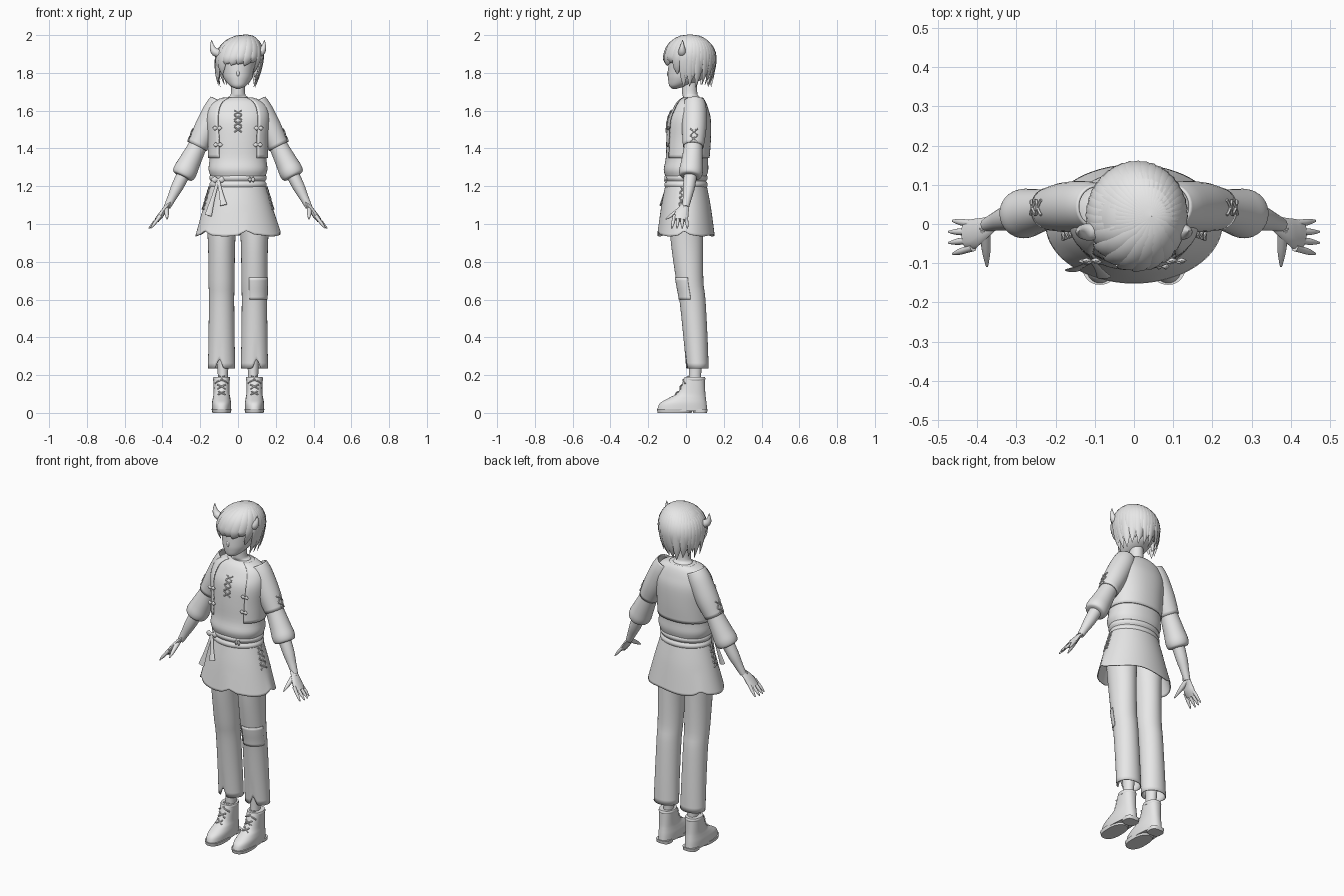
import bpy, bmesh, math, random
from mathutils import Vector
from mathutils.bvhtree import BVHTree

random.seed(4)
if "Cube" in bpy.data.objects:
    bpy.data.objects.remove(bpy.data.objects["Cube"])

grey = bpy.data.materials.new("plain grey")
grey.use_nodes = True
grey.diffuse_color = (.8, .8, .8, 1)
grey.node_tree.nodes["Principled BSDF"].inputs["Base Color"].default_value = grey.diffuse_color


def smooth(rows, steps):
    """Refine rows of numbers with a Catmull-Rom spline."""
    refined = []
    last = len(rows) - 1
    for i in range(last):
        before, start, end, after = rows[max(i - 1, 0)], rows[i], rows[i + 1], rows[min(i + 2, last)]
        for k in range(steps):
            t = k / steps
            refined.append([b + t / 2 * (c - a + t * (2 * a - 5 * b + 4 * c - d + t * (3 * (b - c) + d - a)))
                            for a, b, c, d in zip(before, start, end, after)])
    return refined + [list(rows[last])]


def skin(bm, rings, caps=True, keep=None):
    """Bridge rings of points into a surface."""
    count = len(rings[0])
    verts = [[bm.verts.new(point) for point in ring] for ring in rings]
    for i, (lower, upper) in enumerate(zip(verts, verts[1:])):
        for j in range(count):
            k = (j + 1) % count
            angle = math.tau * (j + .5) / count - math.pi
            if keep is None or keep(angle, rings[i][j][2]):
                bm.faces.new((lower[j], lower[k], upper[k], upper[j]))
    if caps and keep is None:
        bm.faces.new(verts[0])
        bm.faces.new(verts[-1])


def finish(name, bm, mirror=False, thickness=0):
    """Turn a bmesh into a shaded object and return a search tree of it."""
    loose = [vert for vert in bm.verts if not vert.link_faces]
    bmesh.ops.delete(bm, geom=loose, context='VERTS')
    bmesh.ops.recalc_face_normals(bm, faces=bm.faces)
    tree = BVHTree.FromBMesh(bm)
    mesh = bpy.data.meshes.new(name)
    bm.to_mesh(mesh)
    bm.free()
    mesh.materials.append(grey)
    part = bpy.data.objects.new(name, mesh)
    bpy.context.collection.objects.link(part)
    bpy.ops.object.select_all(action='DESELECT')
    part.select_set(True)
    bpy.context.view_layer.objects.active = part
    bpy.ops.object.shade_smooth_by_angle(angle=math.radians(50))
    if thickness:
        part.modifiers.new("thickness", 'SOLIDIFY').thickness = thickness
    if mirror:
        part.modifiers.new("mirror", 'MIRROR')
    return tree


def loft(name, rows, at=0, mirror=False, steps=4, caps=True, keep=None, lift=None,
         power=2, grow=0, thickness=0, sides=48):
    """Stack ovals given as (z, centre y, half width, half depth); angle zero is the front."""
    def bend(value):
        return math.copysign(abs(value) ** (2 / power), value)
    angles = [math.tau * j / sides - math.pi for j in range(sides)]
    rings = [[(at + (width + grow) * bend(math.sin(a)),
               y - (depth + grow) * bend(math.cos(a)),
               z + (lift(a, z) if lift else 0)) for a in angles]
             for z, y, width, depth in smooth(rows, steps)]
    bm = bmesh.new()
    skin(bm, rings, caps, keep)
    return finish(name, bm, mirror, thickness)


def tube(bm, rows, side=(0, 1, 0), flat=1, steps=4, sides=12, caps=True):
    """Sweep an oval along rows of (x, y, z, radius); flat scales its depth."""
    rows = smooth(rows, steps)
    points = [Vector(row[:3]) for row in rows]
    rings = []
    for i, point in enumerate(points):
        along = (points[min(i + 1, len(points) - 1)] - points[max(i - 1, 0)]).normalized()
        across = Vector(side)
        across = (across - across.dot(along) * along).normalized()
        radius = max(rows[i][-1], .001)
        out = along.cross(across) * flat
        angles = [math.tau * j / sides for j in range(sides)]
        rings.append([point + radius * (across * math.cos(a) + out * math.sin(a)) for a in angles])
    skin(bm, rings, caps)


def rod(bm, start, end, radii, **options):
    """Straight tube with evenly spaced radii."""
    start, end = Vector(start), Vector(end)
    last = len(radii) - 1
    tube(bm, [(*start.lerp(end, i / last), radius) for i, radius in enumerate(radii)], **options)


def bow(bm, centre, width, height):
    """Two rounded loops pinched in the middle."""
    reach = Vector((width, 0, 0))
    radii = [height * size for size in (.1, 1, .4, 1, .1)]
    rod(bm, Vector(centre) - reach, Vector(centre) + reach, radii, side=(0, 0, 1), flat=.5)


def lace(name, tree, centres, side, up, mirror=True):
    """Lay crossed cords on a surface."""
    bm = bmesh.new()
    side, up = Vector(side), Vector(up)
    for centre in centres:
        for slant in (up, -up):
            rows = []
            for k in (-1, -.5, 0, .5, 1):
                spot, normal, *_ = tree.find_nearest(Vector(centre) + (side + slant) * k)
                rows.append((*(spot + normal * .003), .004))
            tube(bm, rows, side=up, steps=1, sides=6)
    finish(name, bm, mirror)


# Head, face and neck
loft("head", [(1.716, -.06, .01, .012), (1.73, -.045, .04, .043), (1.76, -.01, .068, .084),
              (1.8, .01, .084, .105), (1.9, .025, .094, .11), (1.96, .025, .05, .06)])
loft("neck", [(1.62, .03, .08, .05), (1.67, .03, .055, .045), (1.69, .02, .038, .04), (1.78, .02, .037, .04)])
bm = bmesh.new()
rod(bm, (0, -.085, 1.83), (0, -.095, 1.78), (.003, .006, .009, .003))
finish("nose", bm)
bm = bmesh.new()
bow(bm, (0, -.088, 1.756), .016, .003)
finish("mouth", bm)

# Hair: a cap covered with overlapping pointed locks
WIDE, DEEP, TALL, MIDDLE, BACK = .114, .126, .116, 1.877, .02
cap_angles = [.02 + .15 * i for i in range(16)]
loft("hair_cap", [(MIDDLE + TALL * math.cos(p), BACK, WIDE * math.sin(p), DEEP * math.sin(p)) for p in cap_angles],
     steps=1, keep=lambda a, z: z > MIDDLE or abs(a) > 1.25)
bm = bmesh.new()
LOCKS = 20
for i in range(LOCKS * 2):
    layer = i // LOCKS
    turn = math.tau * (i + layer / 2) / LOCKS
    front = -math.sin(turn - .3)
    if layer and front > .3:
        continue
    fringe = front > .75
    tip = 1.835 if fringe else 1.775 if front > .3 else 1.72
    tip += random.uniform(0, .02) + layer * .04
    inward = .97 if fringe else random.uniform(.72, .92)
    rows = []
    for k in range(8):
        t = k / 7
        swirl = turn - t / 3
        fall = max(t - .6, 0) / .4
        arc = math.pi / 2 * min(t / .6, 1)
        reach = math.sin(arc) + (inward - 1) * fall ** 2
        z = MIDDLE + (TALL + .004) * math.cos(arc) + (tip - MIDDLE) * fall
        size = max(math.sin(math.pi * (.12 + .88 * t)), 0) ** .6
        parting = .045 * (1 - t) ** 2
        rows.append((WIDE * 1.03 * reach * math.cos(swirl) + parting,
                     BACK + DEEP * 1.03 * reach * math.sin(swirl), z, .031 * size))
    tube(bm, rows, side=(-math.sin(turn), math.cos(turn), 0), flat=.35, steps=2, sides=8)
finish("hair_locks", bm)

# Horns
bm = bmesh.new()
tube(bm, [(.09, -.02, 1.9, .02), (.12, -.02, 1.91, .022), (.136, -.02, 1.935, .014), (.14, -.018, 1.975, .001)])
finish("horns", bm, True)

# Blouse and open vest
TORSO = [(1.255, 0, .146, .11), (1.29, 0, .156, .118), (1.35, .005, .15, .112), (1.45, .01, .152, .114),
         (1.55, .014, .16, .11), (1.61, .02, .15, .09), (1.65, .025, .12, .07), (1.67, .03, .07, .05)]
blouse = loft("blouse", TORSO, power=2.2)
vest = loft("vest", TORSO[2:], keep=lambda a, z: abs(a) > .59, grow=.008, power=2.2, thickness=.007)
lace("chest_lacing", blouse, [(0, -.1, 1.5 + i / 30) for i in range(4)], (.02, 0, 0), (0, 0, .014), mirror=False)
bm = bmesh.new()
for height in (1.42, 1.51):
    spot, normal, *_ = vest.find_nearest(Vector((.09, -.11, height)))
    bow(bm, spot + normal * .008, .025, .012)
finish("vest_toggles", bm, True)


# Arms: sleeves and forearms share one line from shoulder to wrist
def arm(name, rows, caps=True, thickness=0):
    bm = bmesh.new()
    tube(bm, [(.12 + t / 4, .045 * (1 - t * t), 1.6 - t / 2, radius) for t, radius in rows], sides=32, caps=caps)
    return finish(name, bm, True, thickness)


vest_sleeve = arm("vest_sleeves", [(-.1, .055), (0, .064), (.2, .064), (.38, .055)], caps=False, thickness=.006)
lace("sleeve_lacing", vest_sleeve, [(.262, .042, 1.455), (.247, .042, 1.49)], (0, .02, 0), (-.008, 0, .015))
arm("puffed_sleeves", [(.25, .045), (.4, .05), (.55, .058), (.64, .063), (.69, .056), (.7, .036)])
arm("forearms", [(.6, .036), (.8, .032), (.92, .024), (1.02, .018)])

# Hands
bm = bmesh.new()
tube(bm, [(.36, 0, 1.11, .02), (.39, -.015, 1.075, .031), (.41, -.025, 1.045, .038), (.43, -.03, 1.02, .033)], flat=.4)
for i in range(4):
    rod(bm, (.41, -.02 * i, 1.045), (.477 - .01 * abs(i - 1.5), .008 - .028 * i, .977), (.01, .009, .008, .003))
rod(bm, (.38, -.01, 1.09), (.375, -.108, 1.025), (.014, .013, .01, .003))
finish("hands", bm, True)


# Sash with bow, and the skirt with a ragged hem
def roll(i):
    return .008 * abs(math.sin(math.pi * i / 4))


loft("sash", [(1.19 + i / 110, 0, .144 + roll(i), .107 + roll(i)) for i in range(9)], steps=2)


def skirt_hem(angle, z):
    notches = sum(max(0, .02 - abs(angle - place) / 10) for place in (.2, -.9, 1.5, -2.3))
    return (notches + .005 * math.sin(5 * angle)) * max(0, 1 - (z - .94) * 8)


skirt = loft("skirt", [(1.225, 0, .142, .105), (1.1, 0, .18, .13), (.94, 0, .226, .152)],
             steps=8, caps=False, lift=skirt_hem, thickness=.005, sides=64)
lace("skirt_lacing", skirt, [(.18, -.02, 1.09 + i / 30) for i in range(4)], (0, .02, 0), (0, 0, .014))
bm = bmesh.new()
knot = (-.105, -.095, 1.235)
bow(bm, knot, .038, .017)
bow(bm, (.072, -.108, 1.235), .018, .016)
for end in ((-.158, -.118, 1.045), (-.076, -.135, 1.1)):
    rod(bm, knot, end, (.008, .01, .019), side=(1, 0, 0), flat=.25)
finish("sash_bow_and_toggle", bm)


# Trousers with a slit at each hem, and a patch on the left knee
def slit(angle, z):
    return max(0, .055 - abs(angle - .17) / 6) * max(0, 1 - (z - .235) * 6)


STANCE = .087
LEG = [(1.08, 0, .085, .09), (.9, .005, .072, .085), (.7, .02, .069, .072), (.6, .034, .067, .069),
       (.4, .05, .069, .064), (.235, .06, .072, .06)]
loft("trousers", LEG, STANCE, True, caps=False, lift=slit, thickness=.005)
loft("knee_patch", LEG[1:5], STANCE, steps=10, grow=.004, thickness=.004,
     keep=lambda a, z: -.35 < a < 1.5 and .61 < z < .735)

# Ankles and boots
loft("ankles", [(.15, .047, .03, .036), (.2, .048, .027, .032), (.32, .052, .034, .038)], .08, True)
boot = loft("boots", [(.01, -.02, .05, .133), (.05, -.015, .051, .124), (.08, .008, .046, .097),
                      (.11, .03, .042, .072), (.19, .046, .042, .053)], STANCE, True, power=2.3)
loft("boot_cuffs", [(.17, .046, .043, .053), (.18, .046, .046, .057), (.19, .046, .043, .053)], STANCE, True)
loft("boot_soles", [(0, -.06, .048, .09), (.02, -.058, .053, .097)], STANCE, True, power=2.4)
loft("boot_heels", [(0, .075, .041, .036), (.02, .075, .043, .04)], STANCE, True, power=3)
lace("boot_lacing", boot, [(STANCE, .03 * i - .05, .105 + .03 * i) for i in range(3)], (.018, 0, 0), (0, .004, .012))
